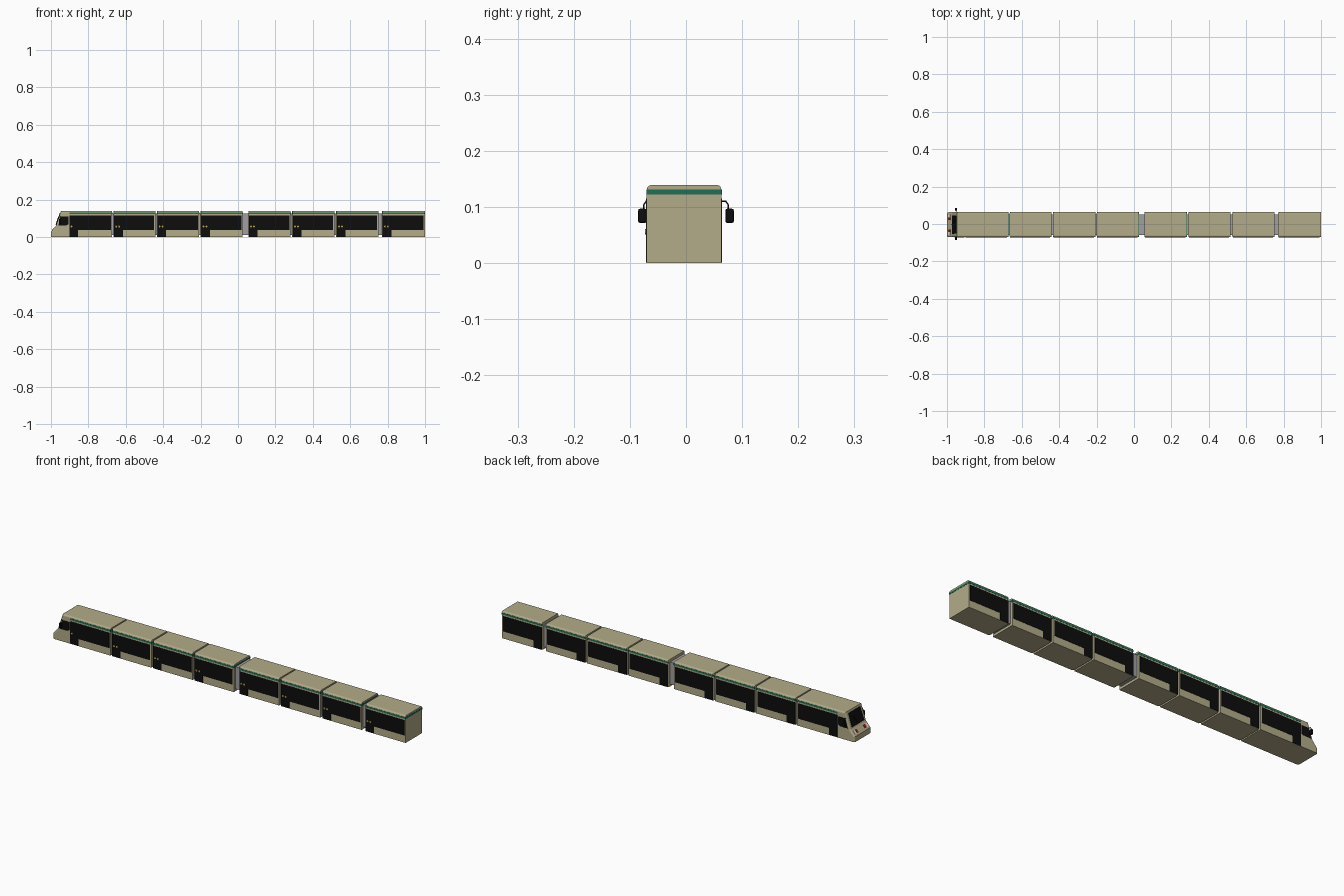
import bpy, bmesh
from mathutils import Vector

if "Cube" in bpy.data.objects:
    bpy.data.objects.remove(bpy.data.objects["Cube"])

CY, HW, TOP = -0.0035, 0.0665, 0.139      # body centre line, half width, roof height


def material(name, r, g, b):
    m = bpy.data.materials.new(name)
    m.diffuse_color = (r, g, b, 1)
    m.use_nodes = True
    m.node_tree.nodes["Principled BSDF"].inputs["Base Color"].default_value = m.diffuse_color
    return m


BEIGE = material("beige_paint", 0.45, 0.41, 0.25)
GREEN = material("green_paint", 0.015, 0.16, 0.09)
BLACK = material("dark_glass", 0.004, 0.004, 0.004)
GREY = material("gangway_grey", 0.35, 0.35, 0.37)
GOLD = material("gold_button", 0.5, 0.36, 0.06)
RED = material("red_lamp", 0.4, 0.01, 0.01)
WHITE = material("white_lamp", 0.8, 0.8, 0.75)


def finish(bm, name, mat):
    bmesh.ops.recalc_face_normals(bm, faces=bm.faces)
    me = bpy.data.meshes.new(name)
    bm.to_mesh(me)
    bm.free()
    me.materials.append(mat)
    ob = bpy.data.objects.new(name, me)
    bpy.context.collection.objects.link(ob)
    return ob


def prism(pts, vec):
    """Polygon pushed along a vector into a closed solid."""
    bm = bmesh.new()
    f = bm.faces.new([bm.verts.new(p) for p in pts])
    ext = bmesh.ops.extrude_face_region(bm, geom=[f], use_keep_orig=True)["geom"]
    bmesh.ops.translate(bm, vec=vec, verts=[v for v in ext if isinstance(v, bmesh.types.BMVert)])
    return bm


def slab(name, pts, vec, mat):
    return finish(prism(pts, vec), name, mat)


def box(name, x0, x1, y0, y1, z0, z1, mat):
    return slab(name, [(x0, y0, z0), (x1, y0, z0), (x1, y1, z0), (x0, y1, z0)], (0, 0, z1 - z0), mat)


def shell(name, profile):
    """Side profile across the full width, with rounded roof and front edges."""
    bm = prism([(x, CY - HW, z) for x, z in profile], (0, 2 * HW, 0))
    xmax = max(p[0] for p in profile)

    def soft(e):
        a, b = e.verts[0].co, e.verts[1].co
        along_side = abs(a.y - b.y) < 1e-5
        return along_side and max(a.z, b.z) > 0.01 and min(a.x, b.x) < xmax - 1e-4
    bmesh.ops.bevel(bm, geom=[e for e in bm.edges if soft(e)], offset=0.008,
                    segments=3, profile=0.5, affect='EDGES')
    return finish(bm, name, BEIGE)


def side_panels(name, pts):
    """Dark glass panel on both sides."""
    for s, label in ((-1, "near"), (1, "far")):
        slab(f"{name}_{label}", [(x, CY + s * (HW - 0.003), z) for x, z in pts],
             (0, s * 0.0045, 0), BLACK)


def button(name, x, z):
    bm = bmesh.new()
    bmesh.ops.create_cone(bm, cap_ends=True, segments=12, radius1=0.005, radius2=0.005, depth=0.003)
    for v in bm.verts:
        v.co = Vector((x + v.co.x, CY - HW - 0.002 + v.co.z, z + v.co.y))
    finish(bm, name, GOLD)


cars = [(-1.0, -0.673), (-0.666, -0.442), (-0.434, -0.208), (-0.2, 0.025),
        (0.055, 0.282), (0.29, 0.516), (0.525, 0.75), (0.77, 0.999)]

for i, (x0, x1) in enumerate(cars):
    n = f"car_{i + 1}"
    if i == 0:
        # driving car with sloped nose
        shell(n + "_body", [(-1, 0), (-1, 0.028), (-0.974, 0.058), (-0.947, TOP), (x1, TOP), (x1, 0)])
        start = -0.902
    else:
        shell(n + "_body", [(x0, 0), (x0, TOP), (x1, TOP), (x1, 0)])
        start = x0 + 0.003
    # window band with door at the leading end
    d = start + 0.047
    side_panels(n + "_window_door", [(start, 0.001), (start, 0.115), (x1 - 0.007, 0.115),
                                     (x1 - 0.007, 0.037), (d, 0.037), (d, 0.001)])
    # green stripe around the roof edge
    g0 = start if i == 0 else x0 + 0.002
    box(n + "_stripe", g0, x1 + 0.001, CY - HW - 0.0008, CY + HW + 0.0008, 0.122, 0.131, GREEN)
    # door buttons
    for k in range(1 if i == 0 else 2):
        button(f"{n}_button_{k + 1}", start + 0.012 + 0.016 * k, 0.056)
    # gangway to the next car
    if i < len(cars) - 1:
        box(f"gangway_{i + 1}", x1 - 0.005, cars[i + 1][0] + 0.005,
            CY - 0.054, CY + 0.054, 0.012, 0.125, GREY)

# cab side windows
side_panels("cab_window", [(-0.961, 0.062), (-0.946, 0.109), (-0.907, 0.109), (-0.907, 0.068), (-0.918, 0.062)])

# windscreen on the sloped front
lean = Vector((-0.081, 0, 0.027)).normalized()


def front(t, y):
    return Vector((-0.974 + 0.027 * t, CY + y, 0.058 + 0.081 * t))


slab("windscreen", [front(0.07, -0.05), front(0.07, 0.05), front(0.88, 0.047), front(0.88, -0.047)],
     lean * 0.002, BLACK)

# wiper
slab("wiper", [front(0.1, -0.002), front(0.1, 0.002), front(0.6, 0.022), front(0.6, 0.019)], lean * 0.004, BLACK)

# lamps on the lower nose, and mirrors on bent arms
nose_n = Vector((-0.03, 0, 0.026)).normalized()


def nose(t, y):
    return Vector((-1 + 0.026 * t, CY + y, 0.028 + 0.03 * t))


for s, label in ((-1, "near"), (1, "far")):
    for part, a, b, mat in (("headlamp", 0.04, 0.054, WHITE), ("tail_lamp", 0.026, 0.038, RED)):
        slab(f"{part}_{label}", [nose(0.25, s * a), nose(0.25, s * b), nose(0.7, s * b), nose(0.7, s * a)],
             nose_n * 0.002, mat)
    cu = bpy.data.curves.new(f"mirror_arm_{label}", 'CURVE')
    cu.dimensions = '3D'
    cu.bevel_depth = 0.0016
    cu.bevel_resolution = 1
    sp = cu.splines.new('POLY')
    path = [(0.064, 0.11), (0.071, 0.11), (0.075, 0.104), (0.076, 0.092)]
    sp.points.add(len(path) - 1)
    for p, (y, z) in zip(sp.points, path):
        p.co = (-0.951, s * y, z, 1)
    cu.materials.append(BLACK)
    bpy.context.collection.objects.link(bpy.data.objects.new(cu.name, cu))
    mirror = box(f"mirror_{label}", -0.957, -0.946, s * 0.070, s * 0.0855, 0.071, 0.097, BLACK)
    mod = mirror.modifiers.new("rounding", 'BEVEL')
    mod.width = 0.004
    mod.segments = 2
